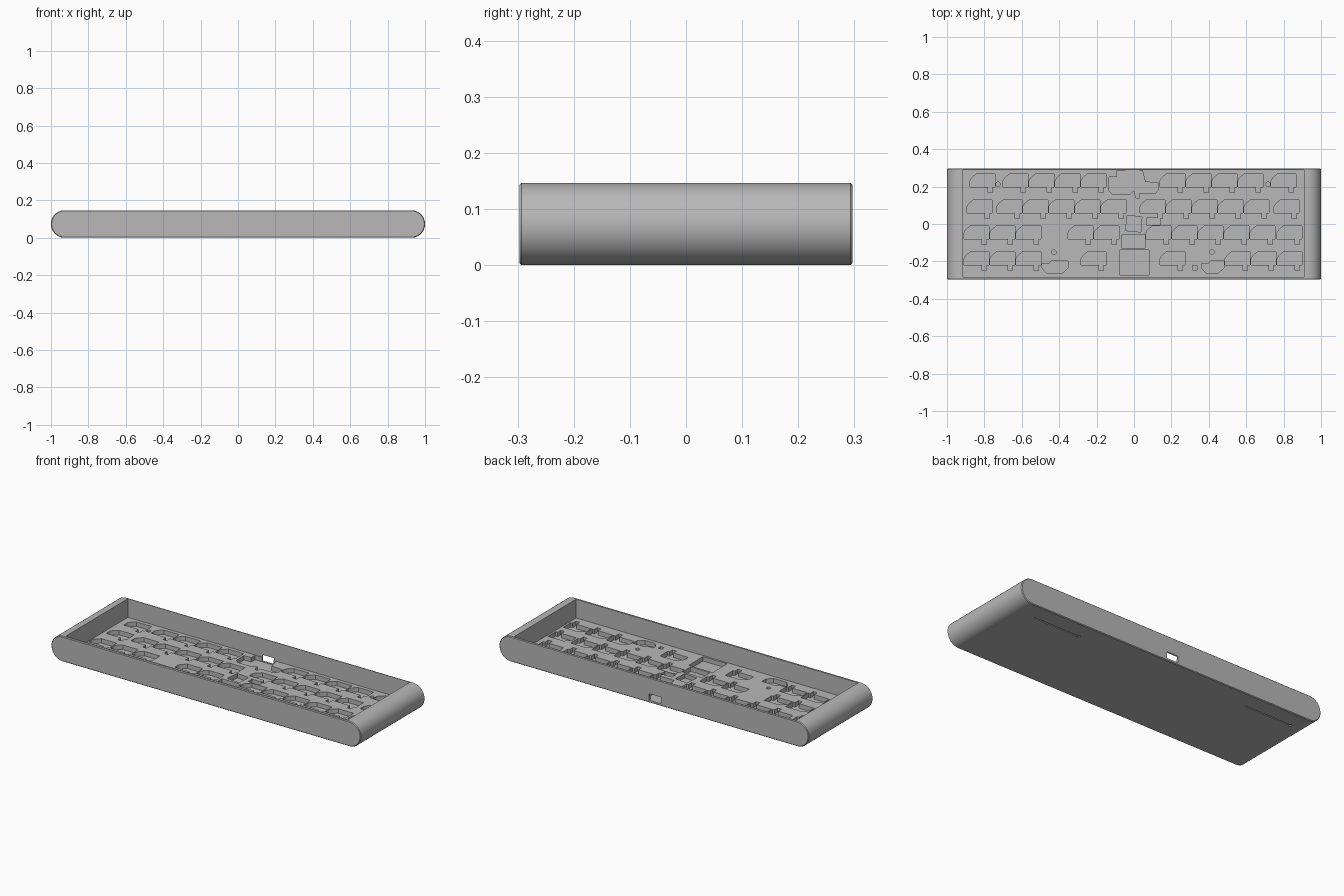
import bpy, bmesh, math

cube = bpy.data.objects.get("Cube")
if cube:
    bpy.data.objects.remove(cube)

HEIGHT, HALF_Y, FLOOR, POCKET = 0.147, 0.297, 0.038, 0.012
PITCH = 0.139
R = HEIGHT / 2

grey = bpy.data.materials.new("case grey")
grey.use_nodes = True
color = (0.48, 0.48, 0.48, 1)
grey.diffuse_color = color
grey.node_tree.nodes["Principled BSDF"].inputs["Base Color"].default_value = color


def finish(name, bm):
    bmesh.ops.recalc_face_normals(bm, faces=bm.faces)
    mesh = bpy.data.meshes.new(name)
    bm.to_mesh(mesh)
    bm.free()
    mesh.materials.append(grey)
    obj = bpy.data.objects.new(name, mesh)
    bpy.context.collection.objects.link(obj)
    return obj


def prism(bm, points, z0, z1):
    low = [bm.verts.new((x, y, z0)) for x, y in points]
    high = [bm.verts.new((x, y, z1)) for x, y in points]
    bm.faces.new(low)
    bm.faces.new(high)
    for i in range(len(low)):
        j = (i + 1) % len(low)
        bm.faces.new((low[i], low[j], high[j], high[i]))


def rect(x0, x1, y0, y1):
    return [(x0, y0), (x1, y0), (x1, y1), (x0, y1)]


def disc(x, y, r, n=16):
    turn = math.tau / n
    return [(x + r * math.cos(i * turn), y + r * math.sin(i * turn)) for i in range(n)]


def socket(x, y):
    # Switch socket: chamfered body with a small leg below
    outline = [(0, 0), (.096, 0), (.096, -.03), (.121, -.03), (.121, 0),
               (.133, 0), (.133, .07), (.035, .07), (.01, .05), (0, .033)]
    return [(x + a, y + b) for a, b in outline]


# Case body: pill profile run front to back with a fine edge chamfer
bm = bmesh.new()
rings = []
for y, inset in ((-HALF_Y, .004), (.004 - HALF_Y, 0), (HALF_Y - .004, 0), (HALF_Y, .004)):
    ring = []
    for side in (1, -1):
        for i in range(33):
            a = math.pi * (i / 32 - 0.5)
            r = R - inset
            ring.append(bm.verts.new((side * (1 - R + r * math.cos(a)), y,
                                      R + side * r * math.sin(a))))
    rings.append(ring)
for a, b in zip(rings, rings[1:]):
    for i in range(len(a)):
        j = (i + 1) % len(a)
        bm.faces.new((a[i], a[j], b[j], b[i]))
bm.faces.new(rings[0])
bm.faces.new(rings[-1])
case = finish("keyboard_case", bm)

# Main cavity
cavity = bmesh.new()
prism(cavity, rect(-.914, .909, -.283, .289), FLOOR, .3)

# Socket pockets: row base, then (start, count) runs
pockets = bmesh.new()
rows = [
    [(-.877, 1), (-.7, 4), (.139, 4), (.733, 1)],
    [(-.893, 1), (-.733, 5), (.032, 5), (.749, 1)],
    [(-.909, 3), (-.353, 2), (.064, 5), (.765, 1)],
    [(-.909, 3), (-.283, 1), (.139, 1), (.487, 2), (.765, 1)],
]
for n, row in enumerate(rows):
    for start, count in row:
        for k in range(count):
            prism(pockets, socket(start + k * PITCH, .198 - n * PITCH), POCKET, .1)

# Wide stabiliser-key pockets
for x0, x1 in ((-.492, -.353), (.36, .48)):
    prism(pockets, [(x0, -.235), (x0 + .025, -.262), (x1 - .03, -.262), (x1, -.235),
                    (x1, -.197), (x0 + .05, -.197), (x0 + .04, -.21), (x0, -.21)],
          POCKET, .1)

# Controller bay reaching the back wall, and the central component pockets
prism(pockets, [(-.135, .18), (-.115, .16), (-.02, .16), (0, .18), (.01, .14), (.03, .14),
                (.03, .165), (.115, .165), (.132, .185), (.132, .22), (.06, .225),
                (.045, .286), (-.09, .286), (-.09, .25), (-.135, .25)], POCKET, .1)
prism(pockets, [(-.045, -.035), (.037, -.043), (.042, .038), (-.037, .046)], POCKET, .1)
prism(pockets, rect(-.065, .06, -.128, -.055), POCKET, .1)
prism(pockets, rect(-.075, .08, -.272, -.14), POCKET, .1)
prism(pockets, rect(.068, .14, -.005, .032), POCKET, .1)
prism(pockets, rect(.313, .337, -.247, -.223), POCKET, .1)

# Screw holes
for x, y in ((-.727, .213), (.716, .213), (-.428, -.15), (.417, -.15)):
    prism(pockets, disc(x, y, .012), POCKET, .1)

# Cable port through the back wall and thin slots underneath
openings = bmesh.new()
prism(openings, rect(-.045, .03, .27, .32), .014, .052)
for x0, x1 in ((.53, .83), (-.88, -.58)):
    prism(openings, rect(x0, x1, .19, .197), -.01, .006)
    prism(openings, disc(x0, .193, .009), -.01, .0055)

bpy.context.view_layer.objects.active = case
case.select_set(True)
for name, bm in (("cavity_cutter", cavity), ("pocket_cutter", pockets),
                 ("opening_cutter", openings)):
    cutter = finish(name, bm)
    cutter.hide_render = True
    mod = case.modifiers.new(name, "BOOLEAN")
    mod.operation = "DIFFERENCE"
    mod.solver = "EXACT"
    mod.use_self = True
    mod.object = cutter
    bpy.ops.object.modifier_apply(modifier=mod.name)
    bpy.data.objects.remove(cutter)

bpy.ops.object.shade_smooth_by_angle(angle=math.radians(25))
